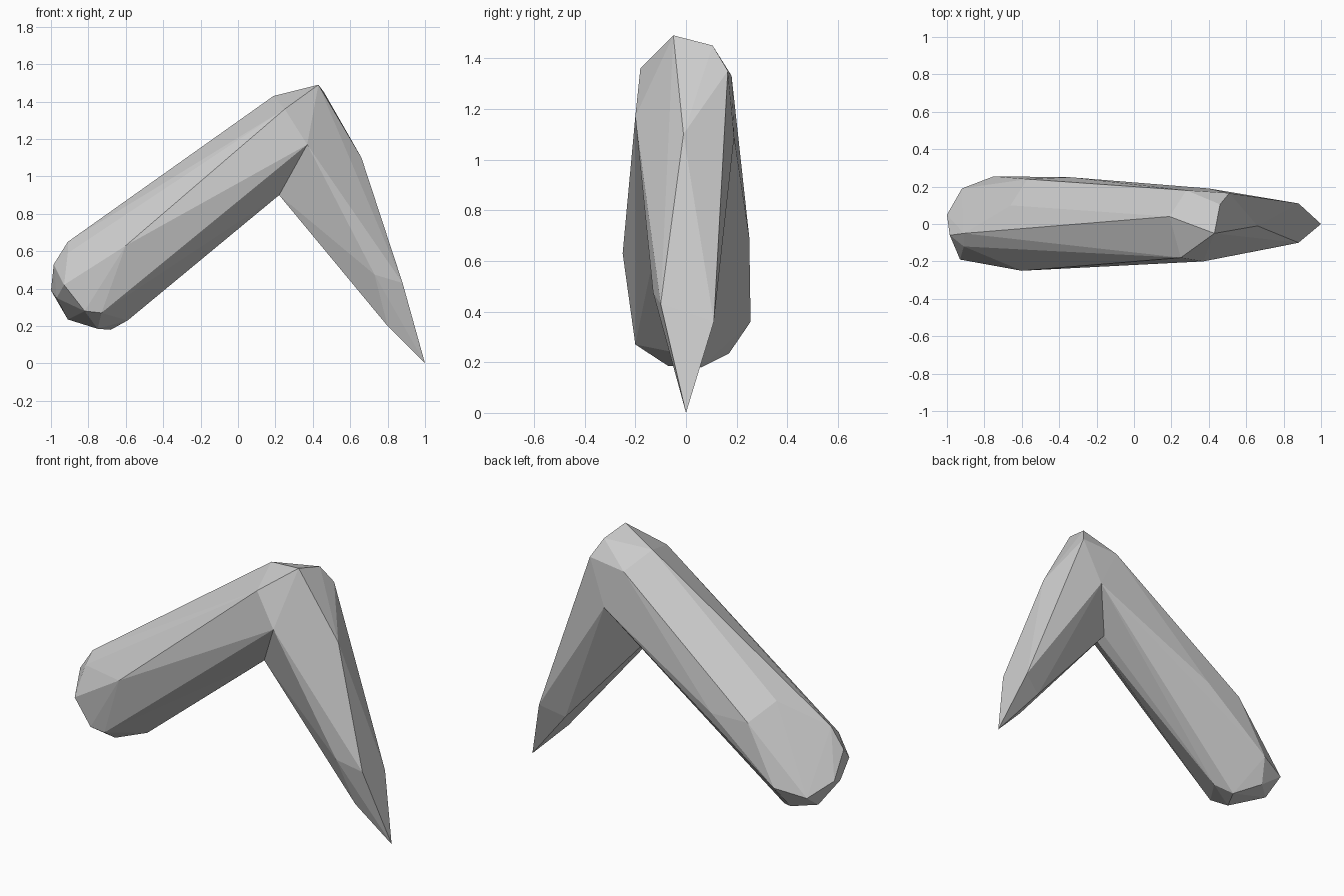
import bpy
import bmesh

cube = bpy.data.objects.get("Cube")
if cube:
    bpy.data.objects.remove(cube)

# Single plain colour
grey = bpy.data.materials.new("plain grey")
grey.use_nodes = True
colour = (0.6, 0.6, 0.6, 1)
grey.diffuse_color = colour
grey.node_tree.nodes["Principled BSDF"].inputs["Base Color"].default_value = colour


def faceted_part(name, *corner_groups):
    """Stretch a flat-faced convex skin over the corners of several sections."""
    bm = bmesh.new()
    for group in corner_groups:
        for corner in group:
            bm.verts.new(corner)
    hull = bmesh.ops.convex_hull(bm, input=bm.verts[:])
    loose = set(hull["geom_interior"]) | set(hull["geom_unused"])
    inner_verts = [v for v in loose if isinstance(v, bmesh.types.BMVert)]
    bmesh.ops.delete(bm, geom=inner_verts, context="VERTS")
    bmesh.ops.recalc_face_normals(bm, faces=bm.faces[:])
    mesh = bpy.data.meshes.new(name)
    bm.to_mesh(mesh)
    bm.free()
    mesh.materials.append(grey)
    part = bpy.data.objects.new(name, mesh)
    bpy.context.collection.objects.link(part)
    return part


# Blunt face closing the rounded end
end_face = [(-0.985, -0.06, 0.53), (-1, 0.05, 0.39), (-0.97, -0.05, 0.35),
            (-0.93, -0.19, 0.42), (-0.92, 0.19, 0.32), (-0.91, 0.07, 0.235)]

# Shoulder round the end: over the top, down the sides, underneath
end_top = [(-0.91, -0.05, 0.65), (-0.91, -0.12, 0.59), (-0.66, 0.1, 0.79)]
end_sides = [(-0.6, -0.25, 0.63), (-0.73, -0.2, 0.27), (-0.82, -0.2, 0.28),
             (-0.57, 0.24, 0.69), (-0.75, 0.255, 0.36), (-0.34, 0.25, 0.69)]
end_under = [(-0.8, 0.17, 0.235), (-0.75, -0.07, 0.185),
             (-0.68, 0.06, 0.18), (-0.59, 0, 0.23)]

# Underside, part way to the elbow
belly = [(-0.31, -0.12, 0.56), (-0.2, 0.13, 0.6)]

# Top and sides just before the elbow
elbow_shoulder = [(0.19, 0.04, 1.43), (0.25, -0.18, 1.36), (0.28, 0.18, 1.33)]

# Bend shared by both segments
elbow = [(0.43, -0.05, 1.49), (0.46, 0.105, 1.45), (0.51, 0.165, 1.35),
         (0.37, -0.2, 1.17), (0.4, 0.19, 1.09),
         (0.22, 0, 0.9), (0.22, -0.07, 0.9)]

# Outer ridge, then the narrow section before the tip
outer_ridge = [(0.66, -0.01, 1.1)]
wrist = [(0.73, -0.13, 0.475), (0.88, -0.1, 0.43), (0.88, 0.11, 0.36),
         (0.75, 0.05, 0.3), (0.8, -0.05, 0.2)]
tip = [(1, 0, 0)]

faceted_part("upper_segment", end_face, end_top, end_sides, end_under,
             belly, elbow_shoulder, elbow)
faceted_part("lower_segment", elbow, outer_ridge, wrist, tip)
